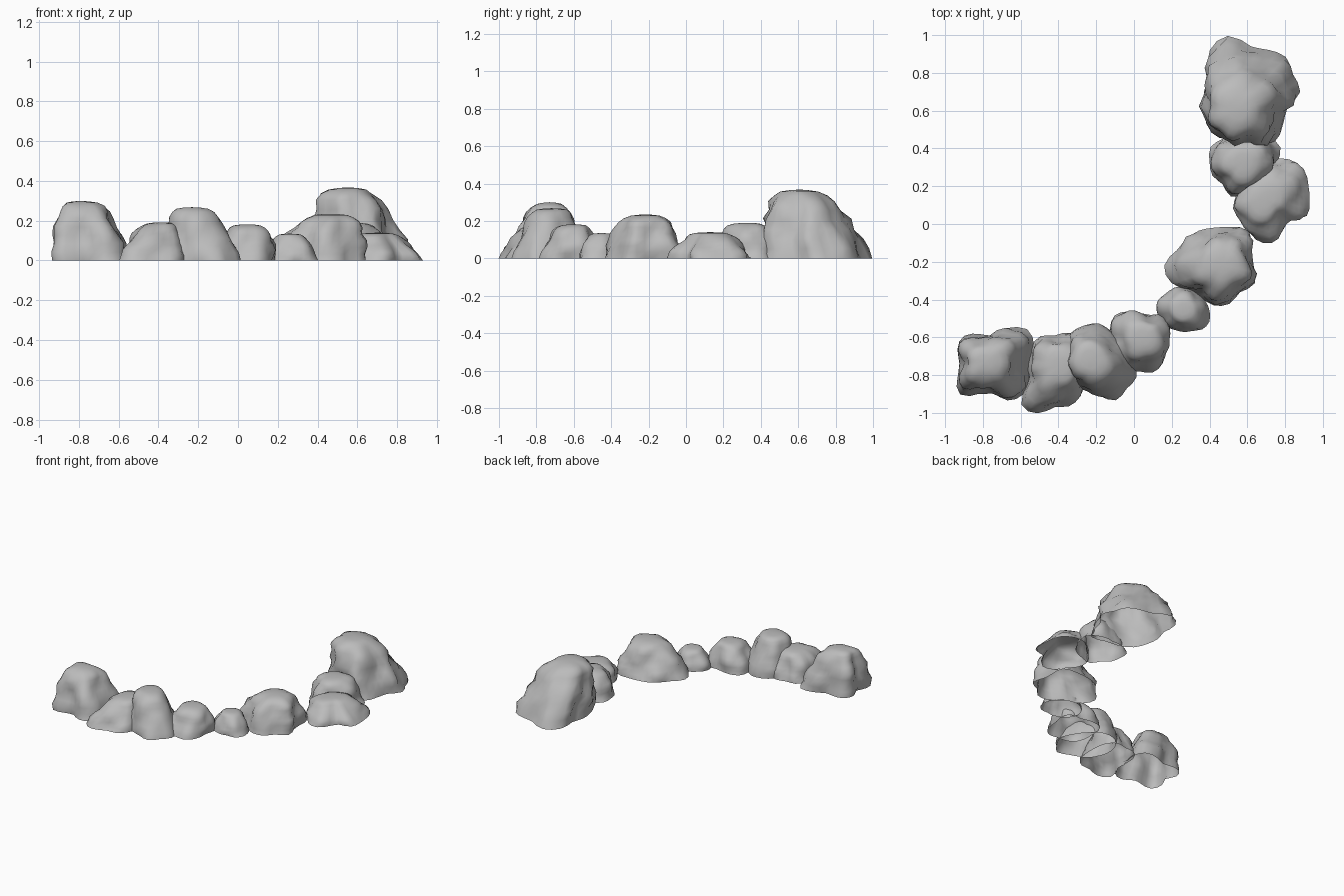
import bpy, bmesh, math
from mathutils import Vector, noise

cube = bpy.data.objects.get("Cube")
if cube:
    bpy.data.objects.remove(cube, do_unlink=True)

stone = bpy.data.materials.new("grey stone")
stone.use_nodes = True
stone.diffuse_color = (0.5, 0.5, 0.5, 1)
stone.node_tree.nodes["Principled BSDF"].inputs["Base Color"].default_value = (0.5, 0.5, 0.5, 1)

SEGMENTS = 32
# Boulder side profile: (share of height, share of footprint radius)
PROFILE = [(0, 1), (0.14, 0.96), (0.28, 0.91), (0.42, 0.84), (0.56, 0.76),
           (0.7, 0.67), (0.82, 0.58), (0.91, 0.47), (0.97, 0.32), (0.99, 0.15)]


def footprint_radius(radii, turn):
    """Smooth cyclic interpolation of evenly spaced footprint radii."""
    n = len(radii)
    i = int(turn * n)
    t = turn * n - i
    a, b, c, d = (radii[(i + k) % n] / 100 for k in (-1, 0, 1, 2))
    return b + t / 2 * (c - a + t * (2 * a - 5 * b + 4 * c - d + t * (3 * (b - c) + d - a)))


def lump(point):
    """Rounded swellings separated by creases."""
    return 0.5 - noise.voronoi(point * 8)[0][0]


def boulder(name, base, top, height, fullness, radii):
    base, top = Vector(base), Vector(top)
    mean = sum(radii) / len(radii) / 100
    bm = bmesh.new()
    rings = []
    for level, scale in PROFILE:
        centre = base.lerp(top, level)
        ring = []
        for s in range(SEGMENTS):
            turn = s / SEGMENTS
            angle = turn * math.tau
            out = Vector((math.cos(angle), math.sin(angle)))
            # Lobes of the footprint fade towards a rounder crown
            edge = footprint_radius(radii, turn)
            r = (edge + (mean - edge) * level * 0.7) * scale ** fullness
            p = centre + out * r
            bulge = lump(Vector((p.x, p.y, level * height)))
            p += out * bulge * 0.65 * math.sqrt(level * (1 - level)) * mean
            z = level * height * (1 + 0.2 * bulge * (1 - level))
            ring.append(bm.verts.new((p.x, p.y, z)))
        rings.append(ring)
    # Side bands and the crown; the underside stays open
    for low, high in zip(rings, rings[1:]):
        for s in range(SEGMENTS):
            n = (s + 1) % SEGMENTS
            bm.faces.new((low[s], low[n], high[n], high[s]))
    crown = bm.verts.new((top.x, top.y, height))
    for s in range(SEGMENTS):
        bm.faces.new((rings[-1][s], rings[-1][(s + 1) % SEGMENTS], crown))
    for face in bm.faces:
        face.smooth = True
    mesh = bpy.data.meshes.new(name)
    bm.to_mesh(mesh)
    bm.free()
    mesh.materials.append(stone)
    bpy.context.collection.objects.link(bpy.data.objects.new(name, mesh))


# Boulders along the arc, from the back to the right end (radii in hundredths)
boulder("tall_back_boulder", (0.62, 0.7), (0.55, 0.61), 0.368, 0.85,
        [26, 24, 26, 24, 24, 32, 31, 24, 25, 26, 28, 27, 26, 30, 24, 21])
boulder("back_small_boulder", (0.59, 0.33), (0.58, 0.33), 0.19, 0.75,
        [17, 20, 18, 16, 14, 15, 17, 20, 19, 19, 17, 20, 17, 16, 16, 16])
boulder("low_side_boulder", (0.73, 0.12), (0.7, 0.13), 0.14, 0.85,
        [20, 21, 24, 24, 22, 18, 17, 18, 20, 20, 19, 22, 22, 16, 14, 20])
boulder("side_boulder", (0.42, -0.22), (0.47, -0.22), 0.235, 0.85,
        [20, 21, 26, 22, 20, 20, 20, 21, 26, 24, 18, 18, 21, 22, 20, 24])
boulder("gap_boulder", (0.26, -0.46), (0.26, -0.45), 0.135, 0.8,
        [14, 13, 12, 12, 12, 13, 13, 14, 14, 13, 12, 11, 11, 11, 14, 15])
boulder("front_small_boulder", (0.03, -0.62), (0.05, -0.6), 0.182, 0.8,
        [14, 17, 19, 15, 15, 17, 19, 17, 16, 17, 18, 17, 16, 18, 17, 15])
boulder("front_tall_boulder", (-0.18, -0.73), (-0.23, -0.72), 0.268, 0.75,
        [18, 16, 16, 17, 20, 21, 21, 20, 19, 18, 18, 17, 18, 22, 20, 21])
boulder("front_mid_boulder", (-0.42, -0.78), (-0.39, -0.75), 0.192, 0.8,
        [16, 17, 20, 22, 19, 20, 18, 15, 14, 15, 25, 24, 19, 20, 19, 17])
boulder("right_end_boulder", (-0.75, -0.74), (-0.79, -0.73), 0.3, 0.85,
        [20, 24, 26, 20, 15, 17, 21, 20, 15, 20, 23, 17, 15, 21, 23, 21])
